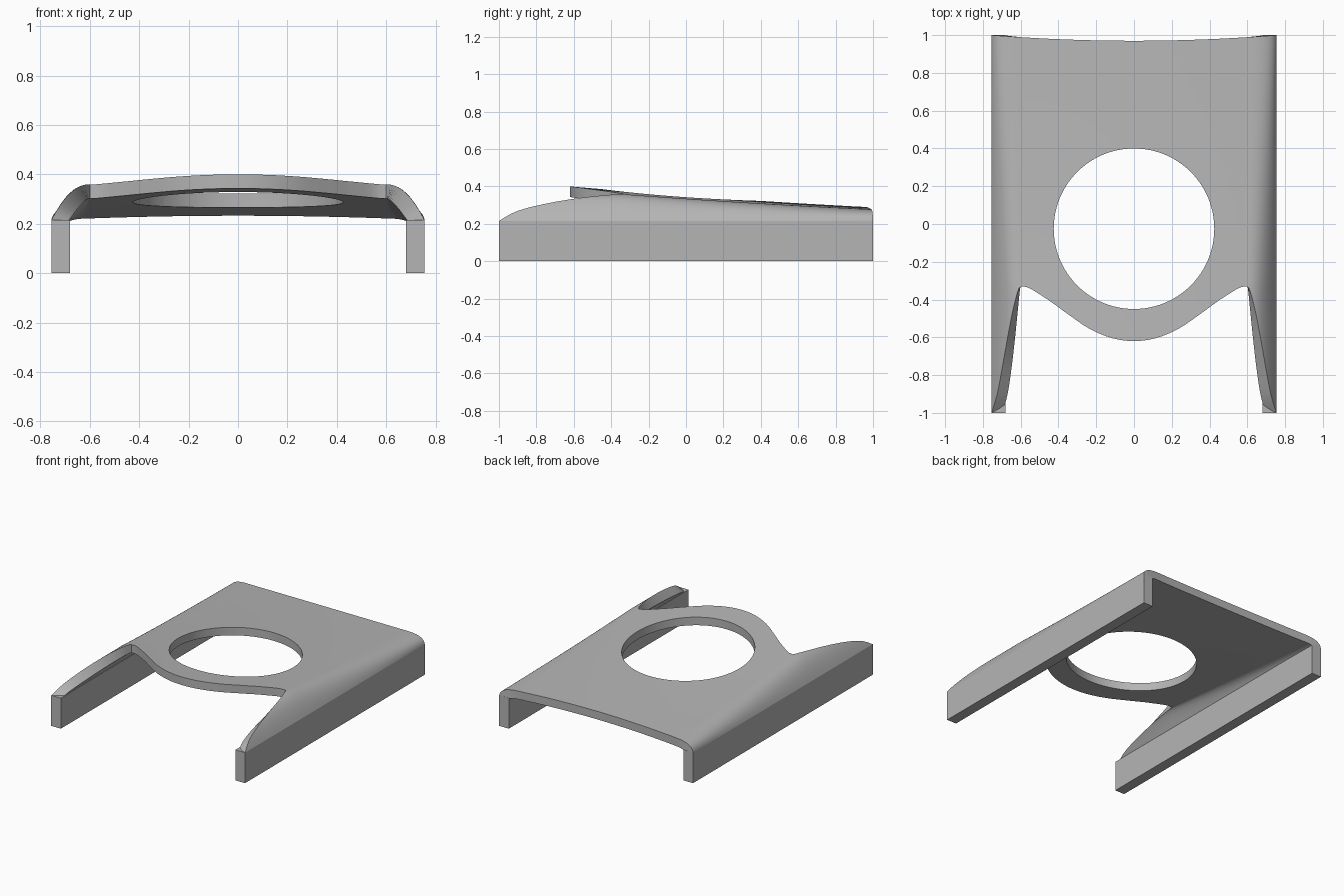
import bpy
import bmesh
import math

if "Cube" in bpy.data.objects:
    bpy.data.objects.remove(bpy.data.objects["Cube"])

WIDTH, RAIL_TOP, RAIL_THICK, SHELL_THICK = 0.755, 0.215, 0.075, 0.057
FLAT = 0.6          # half width of the gently crowned top
STEPS, ROWS = 20, 36

grey = bpy.data.materials.new("plain_grey")
grey.use_nodes = True
grey.diffuse_color = (0.46, 0.46, 0.46, 1)
grey.node_tree.nodes["Principled BSDF"].inputs["Base Color"].default_value = grey.diffuse_color

# Front trim line, from the middle lip (first) to the arm tip (last)
TRIM = [-0.62, -0.603, -0.552, -0.47, -0.385, -0.33, -0.42, -0.57, -0.74, -0.9, -1.0]


def trim_y(v):
    """Smooth curve through the trim points, v running 0..2."""
    f = v * (len(TRIM) - 1) / 2
    i = min(int(f), len(TRIM) - 2)
    t = f - i
    b, c = TRIM[i], TRIM[i + 1]
    a = TRIM[i - 1] if i else TRIM[1]
    d = TRIM[i + 2] if i + 2 < len(TRIM) else 2 * c - b
    return b + t / 2 * (c - a + t * (2 * a - 5 * b + 4 * c - d + t * (3 * (b - c) + d - a)))


def crown(x, y):
    centre = 0.35 - 0.0735 * y + 0.0115 * y * y
    return centre - (0.0155 - 0.0055 * y) * (x / FLAT) ** 2


def section(v, y, inset):
    """Point on the half section: crowned top up to v = 1, then rounded flank."""
    if v <= 1:
        return FLAT * v, crown(FLAT * v, y) - inset
    u = v - 1
    top = crown(FLAT, max(y, -0.35)) - inset
    blend = min(max((y + 0.4) / 1.4, 0), 1)
    corner = 0.68 + 0.065 * blend - inset
    foot = (WIDTH - inset, RAIL_TOP - inset * 0.35)
    pts = [(FLAT, top),
           (corner + (FLAT - corner) * 0.3, top),
           (foot[0] + (corner - foot[0]) * 0.7, foot[1] + (top - foot[1]) * 0.7),
           foot]
    w = [(1 - u) ** 3, 3 * u * (1 - u) ** 2, 3 * u * u * (1 - u), u ** 3]
    return tuple(sum(k * p[a] for k, p in zip(w, pts)) for a in (0, 1))


def finish(bm, name):
    bmesh.ops.recalc_face_normals(bm, faces=bm.faces[:])
    mesh = bpy.data.meshes.new(name)
    bm.to_mesh(mesh)
    bm.free()
    ob = bpy.data.objects.new(name, mesh)
    bpy.context.collection.objects.link(ob)
    mesh.materials.append(grey)
    return ob


def activate(ob):
    bpy.ops.object.select_all(action='DESELECT')
    ob.select_set(True)
    bpy.context.view_layer.objects.active = ob


# Curved shell with two forward arms
bm = bmesh.new()
layers = []
for inset in (0, SHELL_THICK):
    grid = []
    for i in range(-2 * STEPS, 2 * STEPS + 1):
        v, side = abs(i) / STEPS, (1 if i >= 0 else -1)
        front = trim_y(v)
        back = 0.97 + 0.03 * (section(v, 1, 0)[0] / WIDTH) ** 2
        column = []
        for j in range(ROWS + 1):
            y = front + (back - front) * j / ROWS
            x, z = section(v, y, inset)
            column.append(bm.verts.new((side * x, y, z)))
        grid.append(column)
    for a, b in zip(grid, grid[1:]):
        for j in range(ROWS):
            bm.faces.new((a[j], b[j], b[j + 1], a[j + 1]))
    layers.append(grid)
rims = []
for g in layers:
    rims.append([c[0] for c in g] + g[-1][1:] + [c[-1] for c in g[-2::-1]] + g[0][-2:0:-1])
for k in range(len(rims[0])):
    bm.faces.new((rims[0][k - 1], rims[0][k], rims[1][k], rims[1][k - 1]))
shell = finish(bm, "top_shell")

# Round opening
bm = bmesh.new()
bmesh.ops.create_cone(bm, cap_ends=True, segments=96, radius1=0.425, radius2=0.425, depth=1)
bmesh.ops.translate(bm, verts=bm.verts[:], vec=(0, -0.025, 0.3))
cutter = finish(bm, "opening_cutter")
cutter.hide_render = True
activate(shell)
cut = shell.modifiers.new("round_opening", 'BOOLEAN')
cut.operation = 'DIFFERENCE'
cut.solver = 'EXACT'
cut.object = cutter
bpy.ops.object.modifier_apply(modifier=cut.name)
bpy.data.objects.remove(cutter)
bpy.ops.object.shade_smooth_by_angle(angle=math.radians(35))

# Straight side rails
for name, side in (("left_rail", 1), ("right_rail", -1)):
    bm = bmesh.new()
    bmesh.ops.create_cube(bm, size=1)
    bmesh.ops.scale(bm, verts=bm.verts[:], vec=(RAIL_THICK, 2, RAIL_TOP))
    bmesh.ops.translate(bm, verts=bm.verts[:],
                        vec=(side * (WIDTH - RAIL_THICK / 2), 0, RAIL_TOP / 2))
    finish(bm, name)
